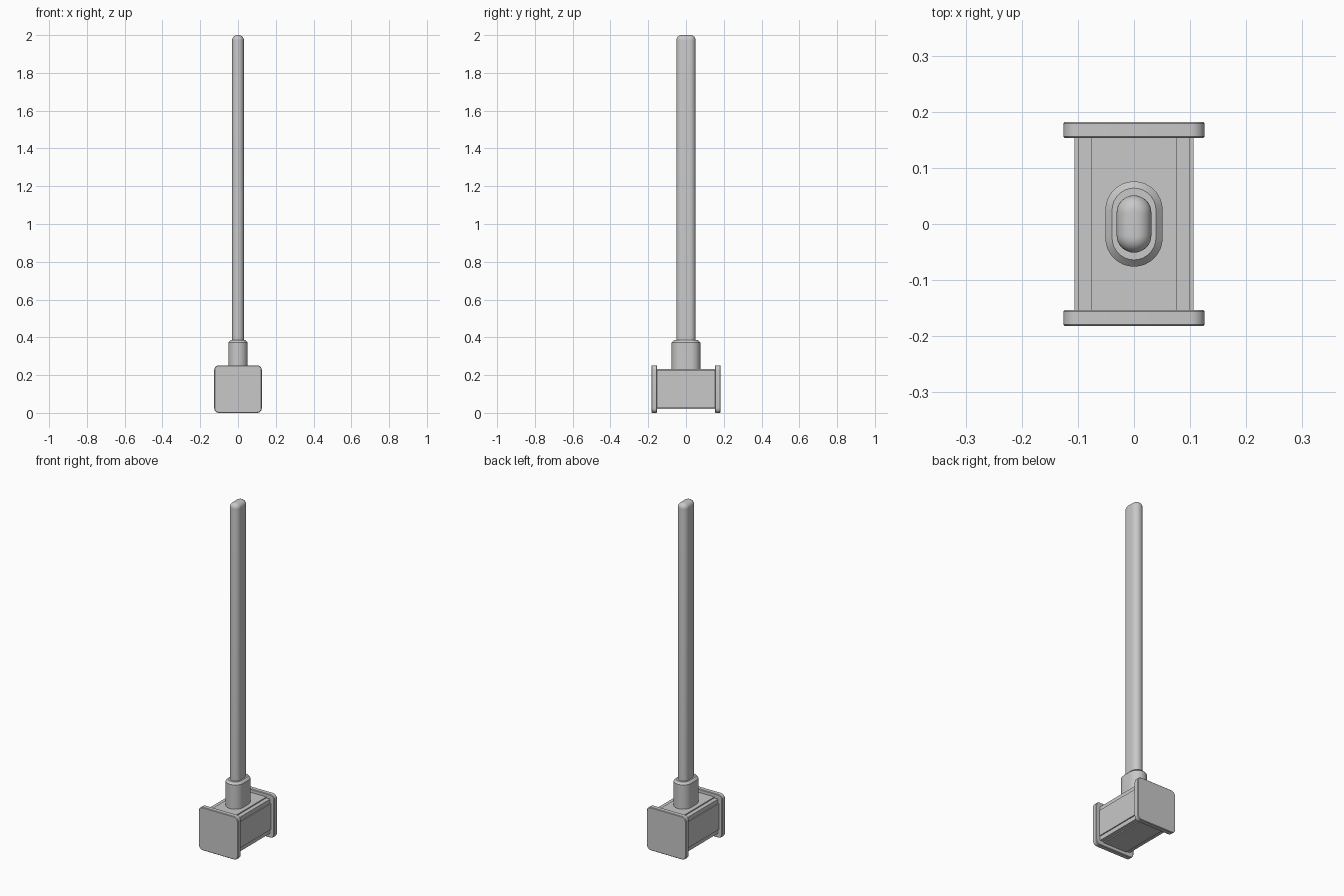
import bpy, bmesh, math

cube = bpy.data.objects.get("Cube")
if cube:
    bpy.data.objects.remove(cube, do_unlink=True)

grey = bpy.data.materials.new("plain grey")
grey.use_nodes = True
color = (0.58, 0.58, 0.58, 1)
grey.diffuse_color = color
grey.node_tree.nodes["Principled BSDF"].inputs["Base Color"].default_value = color

MID = 0.126   # height of the head's axis


def make_object(name, bm, smooth=True):
    bmesh.ops.recalc_face_normals(bm, faces=bm.faces)
    mesh = bpy.data.meshes.new(name)
    bm.to_mesh(mesh)
    bm.free()
    mesh.materials.append(grey)
    obj = bpy.data.objects.new(name, mesh)
    bpy.context.collection.objects.link(obj)
    if smooth:
        bpy.ops.object.select_all(action='DESELECT')
        obj.select_set(True)
        bpy.context.view_layer.objects.active = obj
        bpy.ops.object.shade_smooth_by_angle(angle=math.radians(35))
    return obj


def loft(name, rings):
    """Skin a list of closed rings of 3D points and cap both ends."""
    bm = bmesh.new()
    loops = [[bm.verts.new(p) for p in ring] for ring in rings]
    count = len(loops[0])
    for a, b in zip(loops, loops[1:]):
        for i in range(count):
            j = (i + 1) % count
            bm.faces.new((a[i], a[j], b[j], b[i]))
    bm.faces.new(loops[0])
    bm.faces.new(loops[-1])
    return make_object(name, bm)


def slot_ring(radius, straight, z, steps=16):
    """Slot outline, long along y, with round ends."""
    ring = []
    for side in (1, -1):
        for i in range(steps + 1):
            a = math.pi * i / steps
            ring.append((side * radius * math.cos(a),
                         side * (straight + radius * math.sin(a)), z))
    return ring


def square_ring(half, radius, y, steps=6):
    """Rounded square outline standing in the xz plane."""
    ring = []
    for corner in range(4):
        base = corner * math.pi / 2
        cx = (half - radius) * (1 if corner in (0, 3) else -1)
        cz = (half - radius) * (1 if corner < 2 else -1)
        for i in range(steps + 1):
            a = base + math.pi / 2 * i / steps
            ring.append((cx + radius * math.cos(a), y, MID + cz + radius * math.sin(a)))
    return ring


# Handle shaft with a rounded top
fillet = 0.027
shaft = [(0.031, 0.3)]
for i in range(9):
    a = math.pi / 2 * i / 8
    shaft.append((0.031 - fillet * (1 - math.cos(a)), 2 - fillet * (1 - math.sin(a))))
loft("handle", [slot_ring(r, 0.02, z) for r, z in shaft])

# Collar with a chamfered rim
collar = loft("collar", [slot_ring(r, 0.025, z)
                         for r, z in ((0.051, 0.22), (0.051, 0.373), (0.039, 0.385))])

# Pin holes drilled into both sides of the collar
bm = bmesh.new()
bmesh.ops.create_cone(bm, cap_ends=True, segments=16, radius1=0.008, radius2=0.008, depth=0.14)
for v in bm.verts:
    v.co = (v.co.z, v.co.y, v.co.x + 0.315)
drill = make_object("hole_cutter", bm, smooth=False)
drill.hide_render = True
drill.hide_viewport = True
cut = collar.modifiers.new("pin holes", 'BOOLEAN')
cut.object = drill
cut.operation = 'DIFFERENCE'
cut.solver = 'EXACT'

# Head block: square core with a raised panel on each long side
core, raised, panel = 0.1, 0.106, 0.076
corner = [(raised, -panel), (raised, panel), (core, panel), (core, core), (core - 0.024, core)]
profile = []
for turn in range(4):
    c, s = round(math.cos(turn * math.pi / 2)), round(math.sin(turn * math.pi / 2))
    profile += [(x * c - z * s, x * s + z * c) for x, z in corner]
loft("head_block", [[(x, y, MID + z) for x, z in profile] for y in (-0.155, 0.155)])

# Striking plates at the front and back
for name, side in (("front_plate", -1), ("back_plate", 1)):
    layers = ((0.123, 0.153), (0.126, 0.156), (0.126, 0.179), (0.123, 0.182))
    loft(name, [square_ring(half, half - 0.101, side * y) for half, y in layers])
